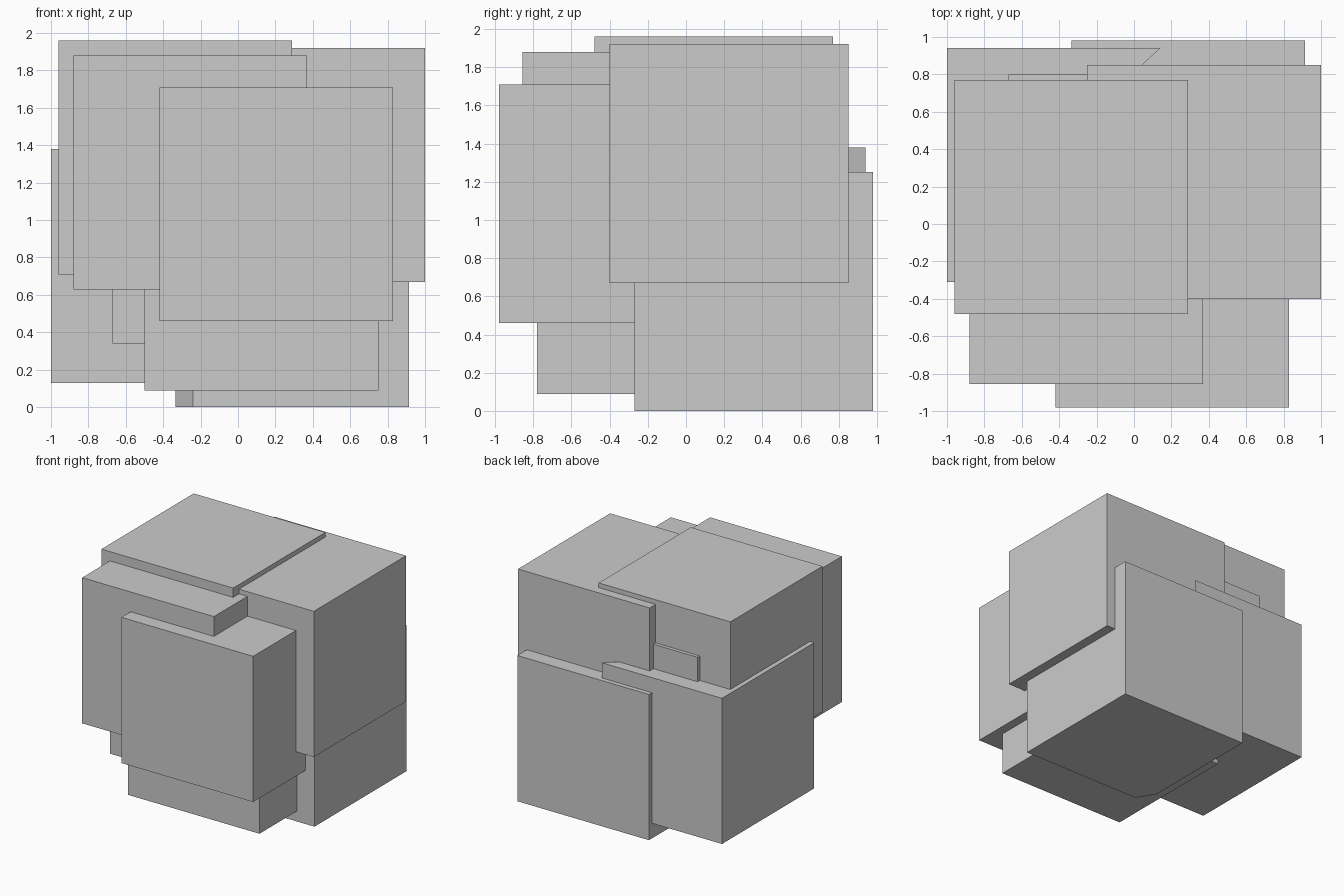
import bpy
import bmesh

SIDE = 1.25

cube = bpy.data.objects.get("Cube")
if cube:
    bpy.data.objects.remove(cube, do_unlink=True)

# One plain grey for every block
grey = bpy.data.materials.new("light_grey")
grey.use_nodes = True
colour = (0.6, 0.6, 0.6, 1)
grey.diffuse_color = colour
grey.node_tree.nodes["Principled BSDF"].inputs["Base Color"].default_value = colour


def prism(name, outline, bottom):
    """Extrude a flat outline upwards by one block side."""
    bm = bmesh.new()
    base = bm.faces.new([bm.verts.new((x, y, bottom)) for x, y in outline])
    top = bmesh.ops.extrude_face_region(bm, geom=[base], use_keep_orig=True)
    moved = [v for v in top["geom"] if isinstance(v, bmesh.types.BMVert)]
    bmesh.ops.translate(bm, verts=moved, vec=(0, 0, SIDE))
    bmesh.ops.recalc_face_normals(bm, faces=bm.faces)
    mesh = bpy.data.meshes.new(name)
    bm.to_mesh(mesh)
    bm.free()
    mesh.materials.append(grey)
    bpy.context.collection.objects.link(bpy.data.objects.new(name, mesh))


def block(name, x, y, z):
    """Cube placed by its lowest corner."""
    prism(name, [(x, y), (x + SIDE, y), (x + SIDE, y + SIDE), (x, y + SIDE)], z)


# Whole cubes, offset from one another
block("top_block", -0.96, -0.48, 0.71)
block("upper_front_block", -0.88, -0.855, 0.63)
block("front_block", -0.42, -0.98, 0.46)
block("upper_side_block", -0.25, -0.40, 0.67)
block("lower_front_block", -0.50, -0.78, 0.09)
block("core_block", -0.67, -0.45, 0.34)

# Two rear cubes with an upright edge cut away
prism("rear_block", [(-1, -0.31), (0, -0.31), (0, 0.81), (0.14, 0.94), (-1, 0.94)], 0.13)
prism("base_block", [(-0.335, 0.98), (-0.335, -0.12), (-0.24, -0.27),
                     (0.915, -0.27), (0.915, 0.98)], 0)
